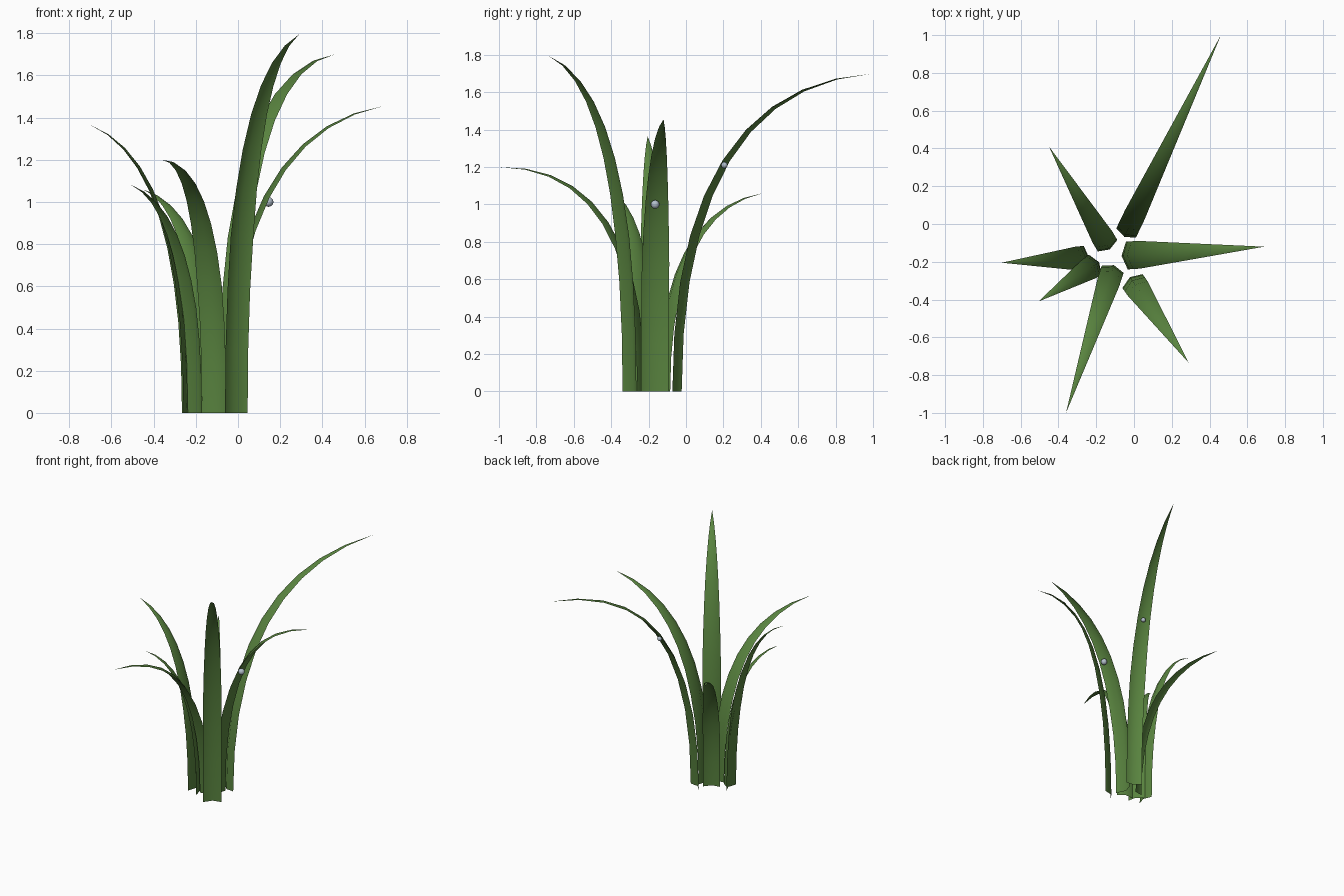
import bpy, bmesh
from mathutils import Vector

if "Cube" in bpy.data.objects:
    bpy.data.objects.remove(bpy.data.objects["Cube"])

def material(name, color):
    m = bpy.data.materials.new(name)
    m.diffuse_color = (*color, 1)
    m.use_nodes = True
    m.node_tree.nodes["Principled BSDF"].inputs["Base Color"].default_value = m.diffuse_color
    return m

GREEN = material("leaf_green", (0.10, 0.23, 0.05))
DEW = material("dew_grey_blue", (0.45, 0.52, 0.60))
SEGMENTS = 10
FOLD = 0.19      # depth of the centre fold relative to blade width

def blade(name, base, tip, width, lift):
    """Folded blade that rises straight, arches outward and tapers to a point."""
    p0, p2 = Vector((*base, 0)), Vector(tip)
    p1 = Vector((*base, tip[2] * lift))
    out = Vector((p2.x - p0.x, p2.y - p0.y, 0)).normalized()
    side = Vector((-out.y, out.x, 0))
    bm = bmesh.new()
    rows = []
    for i in range(SEGMENTS):
        t = i / SEGMENTS
        c = p0 * (1 - t) ** 2 + p1 * 2 * t * (1 - t) + p2 * t * t
        tangent = ((p1 - p0) * (1 - t) + (p2 - p1) * t).normalized()
        inward = tangent.cross(side)
        if inward.dot(out) > 0:
            inward = -inward
        w = width * min(1, (1 - t * t) / 0.91)
        rows.append([bm.verts.new(p) for p in (
            c - side * w / 2, c + inward * w * FOLD, c + side * w / 2)])
    for a, b in zip(rows, rows[1:]):
        for j in range(2):
            bm.faces.new((a[j], a[j + 1], b[j + 1], b[j]))
    point = bm.verts.new(p2)
    for j in range(2):
        bm.faces.new((rows[-1][j], rows[-1][j + 1], point))
    for f in bm.faces:
        f.smooth = True
    me = bpy.data.meshes.new(name)
    bm.to_mesh(me)
    bm.free()
    me.materials.append(GREEN)
    bpy.context.collection.objects.link(bpy.data.objects.new(name, me))

def dew_drop(name, center, radius):
    bpy.ops.mesh.primitive_uv_sphere_add(segments=16, ring_count=10, radius=radius, location=center)
    ob = bpy.context.object
    ob.name = name
    ob.data.materials.append(DEW)
    bpy.ops.object.shade_smooth()

# Grass blades: base centre, tip, width, steepness
blades = {
    "back_blade": ((-0.042, -0.048), (0.46, 1.0, 1.70), 0.115, 0.95),
    "right_blade": ((-0.038, -0.167), (0.69, -0.12, 1.455), 0.147, 0.90),
    "back_left_blade": ((-0.14, -0.115), (-0.45, 0.41, 1.06), 0.12, 0.90),
    "tall_front_blade": ((-0.008, -0.302), (0.29, -0.735, 1.795), 0.13, 0.89),
    "front_blade": ((-0.113, -0.24), (-0.36, -1.0, 1.20), 0.122, 0.99),
    "short_left_blade": ((-0.205, -0.215), (-0.505, -0.41, 1.08), 0.125, 0.88),
    "left_blade": ((-0.262, -0.18), (-0.70, -0.205, 1.365), 0.127, 0.86),
}
for name, spec in blades.items():
    blade(name, *spec)

# Dew drops resting on two blades
dew_drop("large_dew_drop", (0.145, -0.165, 1.0), 0.023)
dew_drop("small_dew_drop", (0.083, 0.205, 1.21), 0.017)
